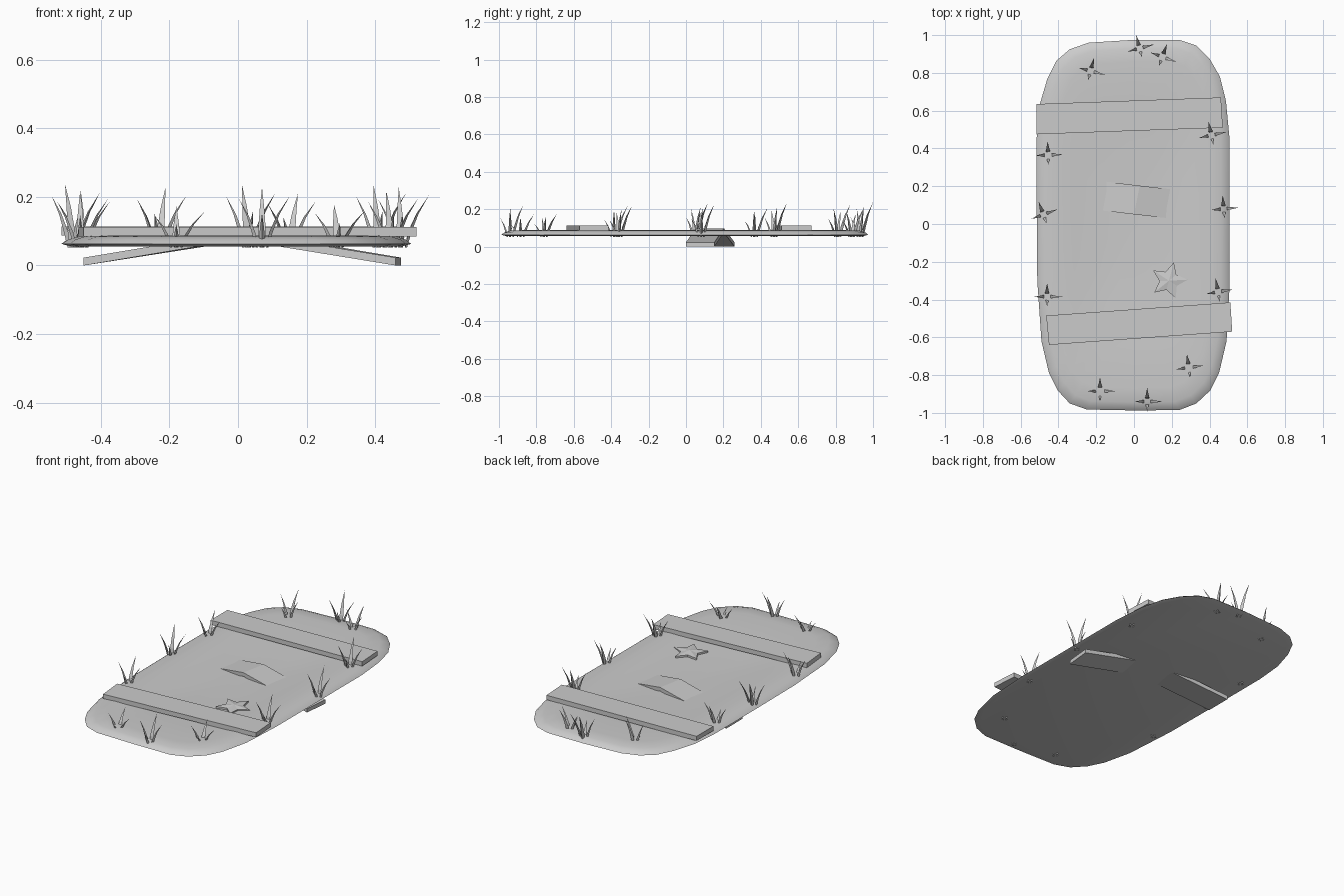
import bpy, bmesh, math
from mathutils import Vector

if "Cube" in bpy.data.objects:
    bpy.data.objects.remove(bpy.data.objects["Cube"])

grey = bpy.data.materials.new("plain grey")
grey.diffuse_color = (0.6, 0.6, 0.6, 1)
grey.use_nodes = True
grey.node_tree.nodes["Principled BSDF"].inputs["Base Color"].default_value = grey.diffuse_color


def make_object(name, bm, smooth=None):
    bmesh.ops.recalc_face_normals(bm, faces=bm.faces[:])
    mesh = bpy.data.meshes.new(name)
    bm.to_mesh(mesh)
    bm.free()
    mesh.materials.append(grey)
    ob = bpy.data.objects.new(name, mesh)
    bpy.context.collection.objects.link(ob)
    if smooth:
        bpy.ops.object.select_all(action='DESELECT')
        ob.select_set(True)
        bpy.context.view_layer.objects.active = ob
        bpy.ops.object.shade_smooth_by_angle(angle=math.radians(smooth))
    return ob


def bridge(bm, a, b):
    n = len(a)
    for i in range(n):
        j = (i + 1) % n
        bm.faces.new((a[i], a[j], b[j], b[i]))


def prism(name, top, thickness):
    """Board from its top corners, extended straight down."""
    bm = bmesh.new()
    up = [bm.verts.new(p) for p in top]
    low = [bm.verts.new((p[0], p[1], p[2] - thickness)) for p in top]
    bm.faces.new(up)
    bm.faces.new(low)
    bridge(bm, up, low)
    return make_object(name, bm)


# Ground slab: rounded outline, bevelled rim, shallow dip in the middle
outline = [(0.24, 0.975), (0.33, 0.945), (0.40, 0.875), (0.455, 0.78), (0.487, 0.65),
           (0.505, 0.46), (0.505, 0.06), (0.505, -0.35), (0.49, -0.62), (0.45, -0.79),
           (0.405, -0.88), (0.33, -0.95), (0.24, -0.985), (0, -0.987),
           (-0.25, -0.982), (-0.34, -0.95), (-0.405, -0.88), (-0.45, -0.79), (-0.49, -0.62),
           (-0.512, -0.3), (-0.515, 0.06), (-0.515, 0.46), (-0.50, 0.63), (-0.46, 0.765),
           (-0.41, 0.865), (-0.34, 0.925), (-0.24, 0.96), (0, 0.975)]
bm = bmesh.new()
rings = []
for fx, fy, z in ((0.95, 0.97, 0.056), (1, 1, 0.063), (0.97, 0.985, 0.075), (0.91, 0.955, 0.085),
                  (0.8, 0.88, 0.088), (0.62, 0.66, 0.082), (0.42, 0.42, 0.071)):
    rings.append([bm.verts.new((x * fx, y * fy, z)) for x, y in outline])
for a, b in zip(rings, rings[1:]):
    bridge(bm, a, b)
bm.faces.new(rings[0])
centre = bm.verts.new((0, 0, 0.069))
for i, v in enumerate(rings[-1]):
    bm.faces.new((v, rings[-1][(i + 1) % len(outline)], centre))
make_object("ground_slab", bm, 50)

# Two planks across the slab
prism("back_plank", [(-0.515, 0.635, 0.114), (0.46, 0.67, 0.114),
                     (0.47, 0.51, 0.114), (-0.515, 0.475, 0.114)], 0.027)
prism("front_plank", [(-0.465, -0.485, 0.112), (0.51, -0.415, 0.112),
                      (0.52, -0.57, 0.112), (-0.45, -0.64, 0.112)], 0.027)

# Broken board: two halves meeting at a ridge and sloping down through the slab
ridge = [(0.03, 0.203, 0.098), (0.0, 0.051, 0.098)]
prism("broken_board_left", [ridge[0], ridge[1], (-0.45, 0.105, 0.023), (-0.45, 0.26, 0.023)], 0.023)
prism("broken_board_right", [ridge[1], ridge[0], (0.475, 0.152, 0.023), (0.46, 0.0, 0.023)], 0.023)

# Starfish: low five-armed dome
bm = bmesh.new()
rim = []
for i in range(10):
    a = math.radians(75 + 36 * i)
    r = 0.1 if i % 2 == 0 else 0.05
    rim.append((0.185 + r * math.cos(a), -0.3 + r * math.sin(a)))
edge = [bm.verts.new((x, y, 0.082)) for x, y in rim]
base = [bm.verts.new((x, y, 0.07)) for x, y in rim]
top = bm.verts.new((0.185, -0.3, 0.09))
bridge(bm, edge, base)
bm.faces.new(base)
for i in range(10):
    bm.faces.new((edge[i], edge[(i + 1) % 10], top))
make_object("starfish", bm)


# Grass tufts: tapered three-sided blades bending outward
def blade(bm, origin, angle, reach, height, width):
    out = Vector((math.cos(angle), math.sin(angle), 0))
    side = Vector((-out.y, out.x, 0))
    prev = None
    for t, w in ((0, 0.6), (0.3, 1.0), (0.65, 0.6)):
        c = origin + out * (0.012 + reach * t ** 1.7) + Vector((0, 0, height * t))
        ring = [bm.verts.new(c + side * width * w / 2),
                bm.verts.new(c - side * width * w / 2),
                bm.verts.new(c + out * width * w * 0.6)]
        if prev:
            bridge(bm, prev, ring)
        else:
            bm.faces.new(ring)
        prev = ring
    tip = bm.verts.new(origin + out * (0.012 + reach) + Vector((0, 0, height)))
    for i in range(3):
        bm.faces.new((prev[i], prev[(i + 1) % 3], tip))


# x, y, turn in degrees, height factor
tufts = [(-0.23, 0.81, -15, 0.95), (0.03, 0.93, 15, 1), (0.15, 0.885, -20, 0.85),
         (0.41, 0.47, 12, 1), (-0.455, 0.365, 2, 0.85), (-0.48, 0.05, 20, 1),
         (0.475, 0.08, 5, 0.95), (-0.46, -0.385, 0, 0.9), (0.445, -0.36, 10, 0.9),
         (0.29, -0.76, 8, 0.68), (-0.18, -0.885, 0, 0.65), (0.07, -0.94, 0, 0.95)]
# direction, reach, height, width of each blade
blades = [(90, 0.06, 0.185, 0.022), (0, 0.07, 0.16, 0.017),
          (180, 0.055, 0.15, 0.017), (270, 0.04, 0.105, 0.017)]
for n, (x, y, turn, k) in enumerate(tufts, 1):
    bm = bmesh.new()
    for a, reach, h, w in blades:
        blade(bm, Vector((x, y, 0.052)), math.radians(a + turn), reach, h * k, w)
    make_object(f"grass_tuft_{n}", bm)
